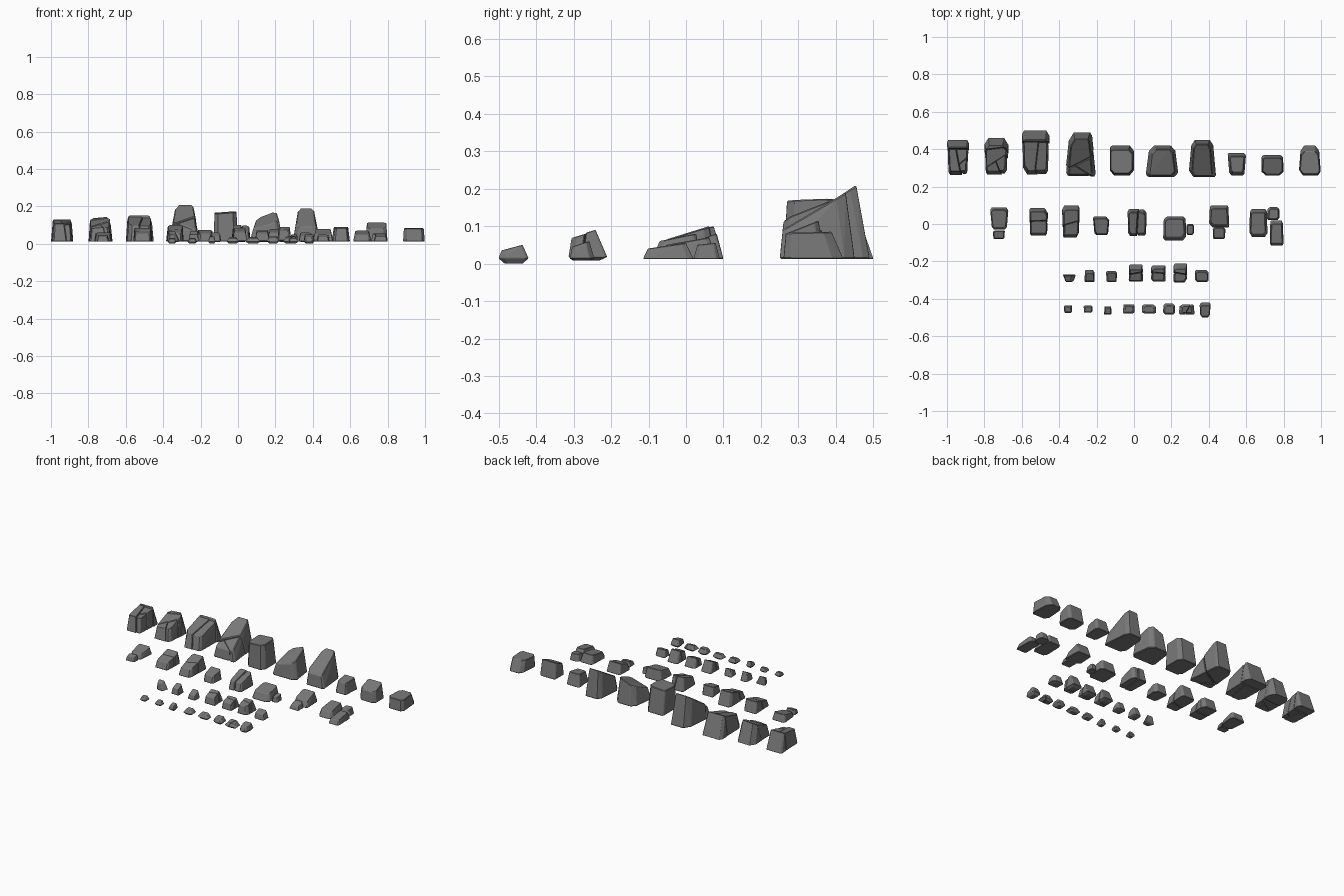
import bpy
import bmesh
import math
import random
from mathutils import Vector

cube = bpy.data.objects.get("Cube")
if cube:
    bpy.data.objects.remove(cube, do_unlink=True)

random.seed(4)

# One stone grey for every rock
stone = bpy.data.materials.new("stone_grey")
stone.use_nodes = True
stone.diffuse_color = (0.19, 0.19, 0.19, 1)
shader = stone.node_tree.nodes["Principled BSDF"]
shader.inputs["Base Color"].default_value = stone.diffuse_color
shader.inputs["Roughness"].default_value = 0.9


def ring(left, right, front, back, z_front, z_back, narrow, tilt, chamfer):
    """Four-sided outline with clipped corners, narrowed at one end."""
    width, middle = right - left, (left + right) / 2
    front_half = width / 2 * (1 + min(narrow, 0))
    back_half = width / 2 * (1 - max(narrow, 0))
    corners = [Vector((middle - front_half, front, z_front - tilt)),
               Vector((middle + front_half, front, z_front + tilt)),
               Vector((middle + back_half, back, z_back + tilt)),
               Vector((middle - back_half, back, z_back - tilt))]
    points = []
    for i, corner in enumerate(corners):
        points.append(corner.lerp(corners[i - 1], chamfer[i]))
        points.append(corner.lerp(corners[(i + 1) % len(corners)], chamfer[i]))
    return points


def hull_mesh(points):
    """Convex angular stone with lightly worn edges."""
    bm = bmesh.new()
    for point in points:
        bm.verts.new(point)
    result = bmesh.ops.convex_hull(bm, input=bm.verts)
    loose = [v for v in bm.verts if not v.link_faces]
    bmesh.ops.delete(bm, geom=loose, context="VERTS")
    bmesh.ops.dissolve_limit(bm, angle_limit=math.radians(4),
                             verts=bm.verts, edges=bm.edges)
    return bm


def keep_side(bm, point, normal):
    """Copy of the stone on the side the normal points to, closed at the cut."""
    half = bm.copy()
    geometry = half.verts[:] + half.edges[:] + half.faces[:]
    cut = bmesh.ops.bisect_plane(half, geom=geometry, plane_co=point,
                                 plane_no=normal, clear_inner=True)
    rim = [e for e in cut["geom_cut"] if isinstance(e, bmesh.types.BMEdge)]
    if rim:
        bmesh.ops.edgeloop_fill(half, edges=rim)
    return half


def rock(name, left, right, front, back, z_front, z_back,
         front_in, back_in, left_in, right_in, narrow,
         tilt=0, ground=0.012, belly=0, cracks=()):
    width, depth = right - left, back - front
    chamfer = [random.uniform(0.04, 0.2) for corner in range(4)]
    top = (left + width * left_in, right - width * right_in,
           front + depth * front_in, back - depth * back_in)
    points = ring(*top, z_front, z_back, narrow, tilt, chamfer)
    # Widest outline, lifted off the ground when the stone has a rounded belly
    waist = ground + belly * (z_front - ground)
    points += ring(left, right, front, back, waist, waist, narrow, 0, chamfer)
    if belly:
        points += ring(left + width * 0.2, right - width * 0.2, front + depth * 0.2,
                       back - depth * 0.2, ground, ground, narrow, 0, chamfer)
    pieces = [hull_mesh(points)]
    # Each crack splits the newest piece, and the outer part settles a little
    for u, v, angle, lean in cracks:
        whole = pieces.pop()
        spot = Vector((left + width * u, front + depth * v, (z_front + z_back) / 2))
        turn = math.radians(angle)
        normal = Vector((math.cos(turn), math.sin(turn), lean)).normalized()
        gap = normal * 0.0015
        rest = keep_side(whole, spot - gap, -normal)
        chip = keep_side(whole, spot + gap, normal)
        whole.free()
        foot = Vector(((left + right) / 2, (front + back) / 2, ground))
        for vert in chip.verts:
            vert.co = foot + (vert.co - foot) * 0.97
        pieces += [rest, chip]
    # Join the pieces of one stone in a single object
    mesh = bpy.data.meshes.new(name)
    joined = bmesh.new()
    for piece in pieces:
        bmesh.ops.recalc_face_normals(piece, faces=piece.faces)
        part = bpy.data.meshes.new("piece")
        piece.to_mesh(part)
        piece.free()
        joined.from_mesh(part)
        bpy.data.meshes.remove(part)
    joined.to_mesh(mesh)
    joined.free()
    mesh.materials.append(stone)
    stone_object = bpy.data.objects.new(name, mesh)
    bpy.context.collection.objects.link(stone_object)
    bevel = stone_object.modifiers.new("worn_edges", "BEVEL")
    bevel.width = min(width, depth) * 0.025
    bevel.segments = 1
    bevel.limit_method = "ANGLE"
    bevel.angle_limit = math.radians(35)


# Columns: left, right, front, back, front height, back height,
# top insets at front, back, left, right, end narrowing, tilt
large_rocks = [
    (-1, -.88, .26, .45, .11, .13, .1, .2, .08, .08, -.12),
    (-.8, -.67, .26, .46, .09, .14, .1, .2, .06, .1, -.08, .005),
    (-.6, -.45, .26, .5, .1, .15, .1, .2, .06, .08, -.08),
    (-.37, -.2, .25, .49, .08, .21, .04, .15, .1, .12, .3),
    (-.13, 0, .26, .42, .165, .17, .06, .15, .03, .06, .02, .004),
    (.06, .24, .25, .42, .1, .155, .06, .12, .12, .1, .25, .02),
    (.29, .44, .25, .45, .09, .19, .04, .12, .12, .14, .25),
    (.5, .6, .26, .38, .08, .09, .15, .15, .12, .1, -.2),
    (.68, .8, .26, .37, .08, .115, .06, .15, .06, .04, .05),
    (.88, 1, .26, .42, .082, .085, .04, .2, .04, .04, .2),
]
medium_rocks = [
    (-.77, -.67, -.03, .09, .04, .06, .1, .12, .08, .1, -.2),
    (-.56, -.46, -.065, .085, .055, .085, .1, .12, .06, .06, -.05),
    (-.385, -.29, -.075, .1, .06, .1, .1, .15, .1, .06, -.08),
    (-.22, -.13, -.06, .04, .055, .075, .1, .1, .06, .06, -.2),
    (-.035, .07, -.065, .08, .065, .1, .1, .12, .08, .08, -.08),
    (.155, .28, -.09, .04, .06, .08, .15, .1, .1, .1, .06),
    (.4, .51, -.02, .1, .05, .08, .15, .15, .1, .1, .1),
    (.615, .715, -.07, .08, .05, .07, .12, .12, .08, .12, .1),
]
# Broken chunks lying against the medium rocks
fallen_chunks = [
    (-.755, -.69, -.08, -.035, .035, .045, .1, .1, .1, .1, -.1),
    (.28, .32, -.06, 0, .04, .05, .1, .1, .1, .1, 0),
    (.42, .49, -.08, -.015, .035, .05, .12, .1, .1, .1, -.1),
    (.71, .78, .02, .09, .05, .055, .15, .15, .15, .1, .1),
    (.725, .8, -.115, .02, .04, .055, .1, .15, .1, .1, .1),
]
small_rocks = [
    (-.38, -.31, -.31, -.27, .05, .065, .1, .15, .1, .35, -.4),
    (-.265, -.21, -.31, -.245, .05, .07, .1, .3, .15, .1, .1),
    (-.15, -.09, -.31, -.25, .04, .06, .1, .2, .15, .1, -.1),
    (-.03, .05, -.31, -.215, .06, .085, .08, .3, .08, .1, .1),
    (.09, .17, -.31, -.22, .055, .075, .1, .25, .1, .1, .05),
    (.21, .285, -.315, -.21, .07, .09, .08, .3, .1, .1, .02),
    (.325, .4, -.31, -.245, .045, .06, .1, .2, .1, .1, -.05),
]
pebbles = [
    (-.375, -.33, -.475, -.435, .025, .03, .2, .2, .15, .2, -.1),
    (-.27, -.22, -.475, -.435, .025, .03, .2, .2, .2, .15, -.1),
    (-.16, -.12, -.485, -.44, .03, .04, .15, .2, .15, .15, .1),
    (-.06, .005, -.48, -.43, .03, .035, .2, .2, .2, .2, .1),
    (.04, .12, -.48, -.43, .03, .035, .2, .2, .2, .2, .1),
    (.155, .22, -.485, -.425, .035, .04, .15, .2, .15, .15, .05),
    (.24, .325, -.485, -.43, .03, .04, .2, .2, .2, .2, .1),
    (.35, .41, -.5, -.42, .035, .05, .1, .2, .1, .1, -.15),
]

# Cracks: position across and along, direction in degrees, upward lean
cracks = {
    "large_rock_1": [(.5, .75, -90, .1), (.5, .4, 10, .1), (.7, .4, -50, .2)],
    "large_rock_2": [(.5, .7, -85, .3), (.5, .4, -60, .2), (.5, .3, 20, .1)],
    "large_rock_3": [(.5, .75, -90, .1), (.55, .5, -10, .2)],
    "large_rock_4": [(.6, .35, -60, -.2), (.5, .2, -120, .1)],
    "medium_rock_2": [(.5, .55, -88, .2)],
    "medium_rock_3": [(.4, .45, -75, .2)],
    "medium_rock_5": [(.5, .5, -5, .1)],
    "small_rock_4": [(.5, .5, -80, .1)],
    "small_rock_5": [(.5, .55, -95, .2)],
    "small_rock_6": [(.4, .5, -100, .1)],
    "pebble_7": [(.55, .5, -30, .1)],
}

rows = {"large_rock": large_rocks, "medium_rock": medium_rocks,
        "fallen_chunk": fallen_chunks, "small_rock": small_rocks, "pebble": pebbles}
for kind, sizes in rows.items():
    rounded = {"ground": 0, "belly": 0.4} if kind == "pebble" else {}
    if kind == "small_rock":
        rounded = {"ground": 0.008, "belly": 0.15}
    for number, size in enumerate(sizes, start=1):
        name = f"{kind}_{number}"
        rock(name, *size, cracks=cracks.get(name, ()), **rounded)
